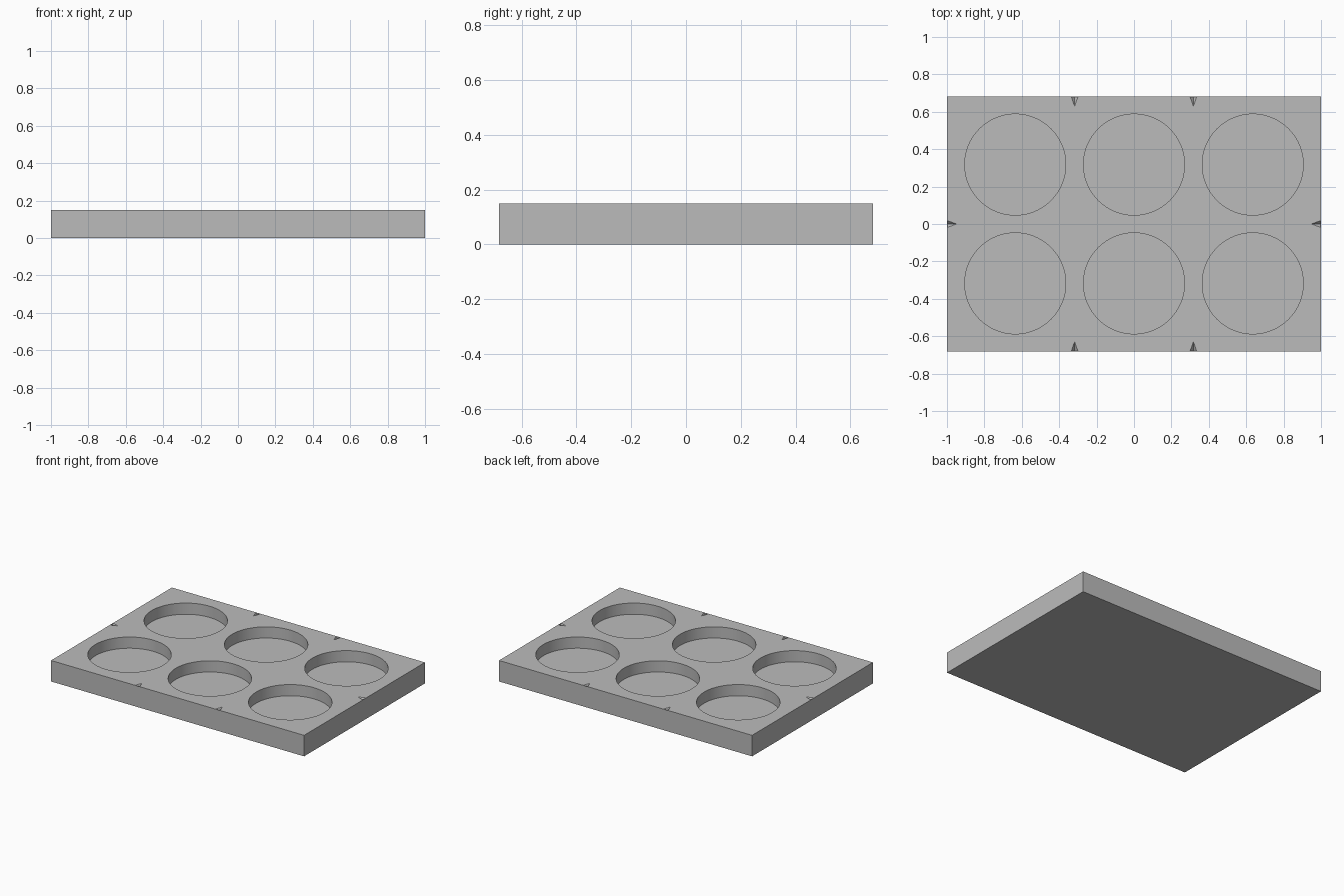
import bpy
import bmesh
from math import pi
from mathutils import Matrix, Vector

default = bpy.data.objects.get("Cube")
if default:
    bpy.data.objects.remove(default, do_unlink=True)

HALF_X, HALF_Y, HEIGHT = 1.0, 0.682, 0.15
PITCH, RADIUS, FLOOR_Z = 0.635, 0.27, 0.07
LIFT = 0.05   # how far cutters rise above the top face

grey = bpy.data.materials.new("plain_grey")
grey.use_nodes = True
colour = (0.5, 0.5, 0.5, 1)
grey.diffuse_color = colour
grey.node_tree.nodes["Principled BSDF"].inputs["Base Color"].default_value = colour


def make_object(name, bm):
    bmesh.ops.recalc_face_normals(bm, faces=bm.faces)
    mesh = bpy.data.meshes.new(name)
    bm.to_mesh(mesh)
    bm.free()
    mesh.materials.append(grey)
    obj = bpy.data.objects.new(name, mesh)
    bpy.context.collection.objects.link(obj)
    return obj


def add_well(bm, x, y):
    depth = HEIGHT + LIFT - FLOOR_Z
    bmesh.ops.create_cone(
        bm, cap_ends=True, segments=96, radius1=RADIUS, radius2=RADIUS, depth=depth,
        matrix=Matrix.Translation((x, y, FLOOR_Z + depth / 2)))


def add_notch(bm, x, y, angle):
    # Small triangular mark pointing inward, deepest beside the rim
    place = Matrix.Translation((x, y, HEIGHT)) @ Matrix.Rotation(angle, 4, 'Z')
    rim = [(-0.018, 0), (0.018, 0), (0, 0.05)]
    top = [bm.verts.new(place @ Vector((px, py, LIFT))) for px, py in rim]
    low = [bm.verts.new(place @ Vector((px, py, 0))) for px, py in rim]
    tip = bm.verts.new(place @ Vector((0, 0.002, -0.02)))
    bm.faces.new(top)
    for i in range(3):
        j = (i + 1) % 3
        bm.faces.new((top[i], top[j], low[j], low[i]))
        bm.faces.new((low[i], low[j], tip))


# Solid slab
bm = bmesh.new()
bmesh.ops.create_cube(bm, size=1, matrix=Matrix.Translation((0, 0, HEIGHT / 2))
                      @ Matrix.Diagonal((2 * HALF_X, 2 * HALF_Y, HEIGHT, 1)))
tray = make_object("tray", bm)

# Round wells and edge marks, cut from the top
bm = bmesh.new()
for x in (-PITCH, 0, PITCH):
    for side in (-1, 1):
        add_well(bm, x, side * PITCH / 2)
inset = 0.002
for side in (-1, 1):
    add_notch(bm, side * PITCH / 2, inset - HALF_Y, 0)
    add_notch(bm, side * PITCH / 2, HALF_Y - inset, pi)
    add_notch(bm, side * (HALF_X - inset), 0, side * pi / 2)
cutter = make_object("well_cutter", bm)
cutter.hide_render = True

cut = tray.modifiers.new("wells", 'BOOLEAN')
cut.operation = 'DIFFERENCE'
cut.solver = 'EXACT'
cut.object = cutter

bpy.ops.object.select_all(action='DESELECT')
tray.select_set(True)
bpy.context.view_layer.objects.active = tray
bpy.ops.object.modifier_apply(modifier=cut.name)
bpy.data.objects.remove(cutter, do_unlink=True)
bpy.ops.object.shade_smooth_by_angle(angle=pi / 6)
